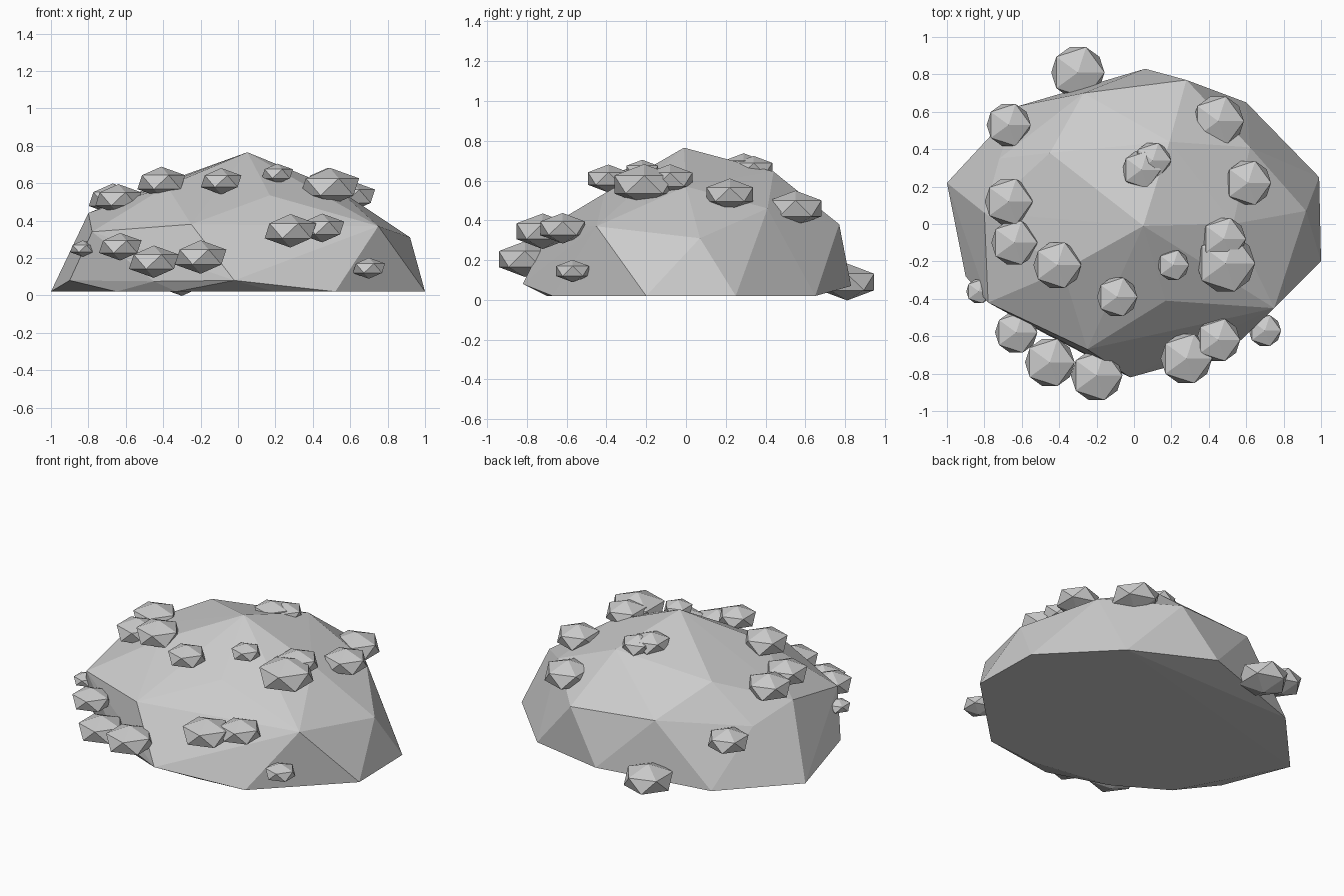
import bpy, bmesh
from mathutils import Matrix


def finish(bm, name):
    mesh = bpy.data.meshes.new(name)
    bm.to_mesh(mesh)
    bm.free()
    obj = bpy.data.objects.new(name, mesh)
    bpy.context.collection.objects.link(obj)
    return obj


# Rock body: hull over its facet corners, listed from the foot upwards
corners = [(-1, .22, .02), (.6, .65, .02), (.99, .25, .02), (1, -.2, .02), (.52, -.67, .02),
           (.2, -.70, .02), (-.33, -.62, .02), (-.65, -.43, .02),
           (-.62, .63, .025), (-.9, -.28, .08), (-.45, -.60, .075), (-.02, -.82, .08),
           (.06, .83, .07),
           (-.78, -.42, .34), (-.25, -.67, .38), (.75, -.45, .37), (.92, .07, .31),
           (.28, .77, .38), (-.27, .70, .41), (-.72, .35, .36), (.62, .41, .46),
           (-.80, .06, .44), (.17, -.41, .535), (-.38, -.25, .585), (.53, .0, .57),
           (-.45, .38, .585), (.19, .44, .645), (.05, -.01, .765)]
bm = bmesh.new()
for p in corners:
    bm.verts.new(p)
bmesh.ops.convex_hull(bm, input=bm.verts)
loose = [v for v in bm.verts if not v.link_faces]
bmesh.ops.delete(bm, geom=loose, context='VERTS')
bmesh.ops.recalc_face_normals(bm, faces=bm.faces)
finish(bm, "rock")

# Small flattened lumps: x, y, z, half width
lumps = [(-.30, .81, .09, .145), (-.67, .53, .325, .12), (-.67, .12, .515, .13),
         (-.64, -.10, .515, .125), (-.41, -.22, .605, .13), (-.09, -.39, .61, .11),
         (.21, -.22, .65, .085), (.49, -.21, .58, .16), (.48, -.08, .605, .12),
         (.61, .22, .53, .125), (.45, .55, .46, .14), (.10, .34, .66, .10),
         (.04, .29, .67, .105), (-.83, -.36, .25, .068), (-.63, -.58, .26, .115),
         (-.45, -.74, .18, .135), (-.20, -.81, .205, .14), (.28, -.72, .345, .14),
         (.45, -.62, .36, .12), (.70, -.57, .145, .088)]
for i, (x, y, z, r) in enumerate(lumps):
    bm = bmesh.new()
    m = Matrix.Translation((x, y, z)) @ Matrix.Diagonal((r * 1.1, r * 1.1, r * .64, 1))
    bmesh.ops.create_icosphere(bm, subdivisions=1, radius=1, matrix=m)
    finish(bm, f"lump_{i + 1:02d}")
